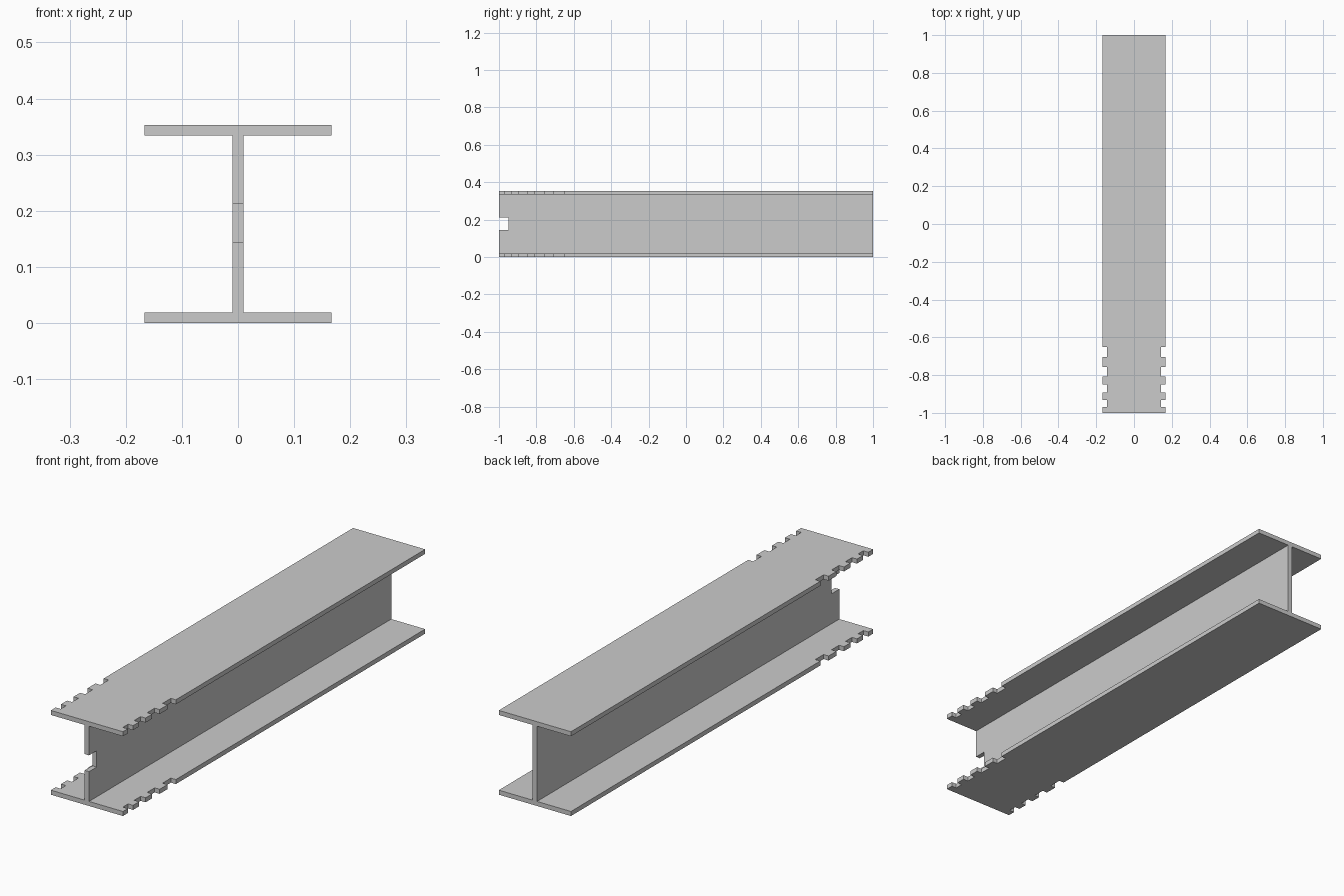
import bpy, bmesh
from mathutils import Matrix, Vector

if "Cube" in bpy.data.objects:
    bpy.data.objects.remove(bpy.data.objects["Cube"])

HALF_W, HEIGHT, FLANGE, WEB = 0.167, 0.353, 0.019, 0.01
NOTCH_X = 0.144


def make_object(name, bm):
    bmesh.ops.recalc_face_normals(bm, faces=bm.faces)
    mesh = bpy.data.meshes.new(name)
    bm.to_mesh(mesh)
    bm.free()
    obj = bpy.data.objects.new(name, mesh)
    bpy.context.collection.objects.link(obj)
    return obj


def add_box(bm, lo, hi):
    lo, hi = Vector(lo), Vector(hi)
    mat = Matrix.Translation((lo + hi) / 2) @ Matrix.Diagonal((*(hi - lo), 1))
    bmesh.ops.create_cube(bm, size=1, matrix=mat)


# I-shaped profile extruded along the beam length
right = [(HALF_W, 0), (HALF_W, FLANGE), (WEB, FLANGE),
         (WEB, HEIGHT - FLANGE), (HALF_W, HEIGHT - FLANGE), (HALF_W, HEIGHT)]
outline = right + [(-x, z) for x, z in reversed(right)]
bm = bmesh.new()
face = bm.faces.new([bm.verts.new((x, -1, z)) for x, z in outline])
ext = bmesh.ops.extrude_face_region(bm, geom=[face], use_keep_orig=True)
verts = [v for v in ext["geom"] if isinstance(v, bmesh.types.BMVert)]
bmesh.ops.translate(bm, verts=verts, vec=(0, 2, 0))
beam = make_object("beam", bm)

# Cutter: flange edge notches on both sides, and the slot in the web end
bm = bmesh.new()
for y0, y1 in [(-0.705, -0.65), (-0.807, -0.757), (-0.893, -0.85), (-0.968, -0.933)]:
    add_box(bm, (NOTCH_X, y0, -0.1), (0.25, y1, 0.45))
    add_box(bm, (-0.25, y0, -0.1), (-NOTCH_X, y1, 0.45))
add_box(bm, (-0.05, -1.1, 0.144), (0.05, -0.95, 0.212))
cutter = make_object("notch_cutter", bm)
cutter.hide_render = True

mod = beam.modifiers.new("notches", "BOOLEAN")
mod.operation, mod.solver, mod.object = "DIFFERENCE", "EXACT", cutter
bpy.context.view_layer.objects.active = beam
bpy.ops.object.modifier_apply(modifier=mod.name)
bpy.data.objects.remove(cutter)
